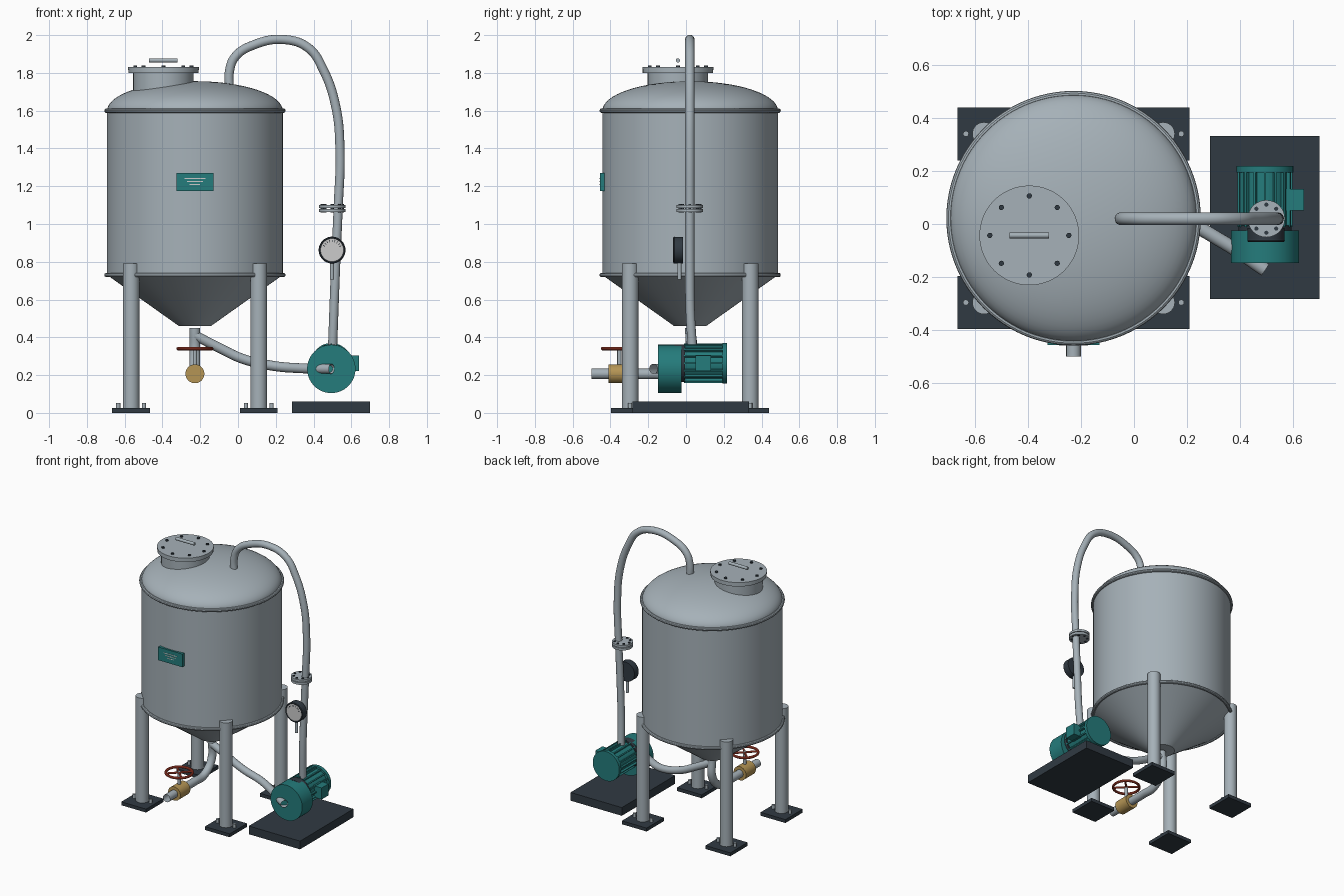
import bpy, bmesh, math
from mathutils import Vector

if "Cube" in bpy.data.objects:
    bpy.data.objects.remove(bpy.data.objects["Cube"])


def material(name, rgb):
    m = bpy.data.materials.new(name)
    m.diffuse_color = (*rgb, 1)
    m.use_nodes = True
    m.node_tree.nodes["Principled BSDF"].inputs["Base Color"].default_value = m.diffuse_color
    return m


STEEL = material("steel", (0.38, 0.44, 0.48))
DARK = material("dark_iron", (0.03, 0.042, 0.055))
TEAL = material("teal_paint", (0.018, 0.20, 0.20))
BRASS = material("brass", (0.46, 0.30, 0.09))
RED = material("red_paint", (0.58, 0.07, 0.035))
WHITE = material("dial_white", (0.8, 0.8, 0.8))


def finish(name, bm, mat, loc=(0, 0, 0)):
    bmesh.ops.recalc_face_normals(bm, faces=bm.faces)
    me = bpy.data.meshes.new(name)
    bm.to_mesh(me)
    bm.free()
    me.materials.append(mat)
    me.shade_smooth()
    me.set_sharp_from_angle(angle=math.radians(35))
    ob = bpy.data.objects.new(name, me)
    ob.location = loc
    bpy.context.collection.objects.link(ob)
    return ob


def lathe(name, profile, loc, mat=STEEL, steps=48, closed=False):
    bm = bmesh.new()
    vs = [bm.verts.new((r, 0, z)) for r, z in profile]
    es = [bm.edges.new(p) for p in zip(vs, vs[1:])]
    if closed:
        es.append(bm.edges.new((vs[-1], vs[0])))
    bmesh.ops.spin(bm, geom=vs + es, cent=(0, 0, 0), axis=(0, 0, 1),
                   angle=math.tau, steps=steps)
    bmesh.ops.remove_doubles(bm, verts=bm.verts, dist=1e-5)
    return finish(name, bm, mat, loc)


def ring(name, loc, major, minor, mat=STEEL, steps=64):
    pts = [(major + minor * math.cos(a * math.tau / 10),
            minor * math.sin(a * math.tau / 10)) for a in range(10)]
    return lathe(name, pts, loc, mat, steps, True)


def rod(name, a, b, r, mat=STEEL, steps=32):
    d = Vector(b) - Vector(a)
    ob = lathe(name, [(0, 0), (r, 0), (r, d.length), (0, d.length)], a, mat, steps)
    ob.rotation_euler = d.to_track_quat('Z', 'Y').to_euler()
    return ob


def box(name, loc, size, mat=STEEL):
    bm = bmesh.new()
    bmesh.ops.create_cube(bm, size=1)
    bmesh.ops.scale(bm, vec=size, verts=bm.verts)
    return finish(name, bm, mat, loc)


def pipe(name, pts, r):
    cu = bpy.data.curves.new(name, 'CURVE')
    cu.dimensions = '3D'
    cu.bevel_depth = r
    cu.bevel_resolution = 6
    cu.resolution_u = 8
    sp = cu.splines.new('BEZIER')
    sp.bezier_points.add(len(pts) - 1)
    for bp, p in zip(sp.bezier_points, pts):
        bp.co = p
        bp.handle_left_type = bp.handle_right_type = 'AUTO'
    cu.materials.append(STEEL)
    ob = bpy.data.objects.new(name, cu)
    bpy.context.collection.objects.link(ob)


def bolt_circle(name, x, y, z0, z1, radius, r, n=8):
    for i in range(n):
        a = i * math.tau / n
        px, py = x + radius * math.cos(a), y + radius * math.sin(a)
        rod(f"{name}_{i}", (px, py, z0), (px, py, z1), r, DARK, 12)


# Tank: shell, elliptical dome, conical bottom and seam rims
TX, TY, R = -0.228, 0.022, 0.465
lathe("tank_shell", [(R, 0.73), (R, 1.60)], (TX, TY, 0), steps=96)
dome = [(R * math.cos(t * math.pi / 32), 1.60 + 0.156 * math.sin(t * math.pi / 32))
        for t in range(16)] + [(0, 1.756)]
lathe("tank_dome", dome, (TX, TY, 0), steps=96)
lathe("tank_cone", [(R, 0.73), (0.085, 0.46), (0, 0.46)], (TX, TY, 0), steps=96)
for nm, z in (("upper_rim", 1.60), ("lower_rim", 0.73)):
    ring(nm, (TX, TY, z), R + 0.003, 0.012, steps=96)

# Legs with foot plates and anchor bolts
for sx, nx in ((-1, "left"), (1, "right")):
    for sy, ny in ((-1, "front"), (1, "back")):
        x, y = TX + sx * 0.338, TY + sy * 0.318
        rod(f"{ny}_{nx}_leg", (x, y, 0.02), (x, y, 0.79), 0.044)
        box(f"{ny}_{nx}_foot", (x, y, 0.0125), (0.2, 0.2, 0.025), DARK)
        for k in (-1, 1):
            bx = x + k * 0.068
            rod(f"{ny}_{nx}_anchor", (bx, y, 0.02), (bx, y, 0.052), 0.011, STEEL, 12)

# Manhole: neck, flange, lid, bolts, handle bar
MX, MY = -0.395, -0.043
rod("manhole_neck", (MX, MY, 1.64), (MX, MY, 1.805), 0.16, steps=64)
rod("manhole_flange", (MX, MY, 1.80), (MX, MY, 1.815), 0.186, steps=64)
rod("manhole_lid", (MX, MY, 1.815), (MX, MY, 1.83), 0.188, steps=64)
bolt_circle("manhole_bolt", MX, MY, 1.825, 1.838, 0.149, 0.01)
rod("manhole_handle", (MX - 0.075, MY, 1.866), (MX + 0.075, MY, 1.866), 0.011, steps=16)

# Plate on the tank front with plain decorative bars
box("front_plate", (TX, -0.443, 1.222), (0.195, 0.026, 0.096), TEAL)
for i, w in enumerate((0.11, 0.085, 0.055)):
    box(f"plate_bar_{i}", (TX, -0.4565, 1.24 - i * 0.016), (w, 0.002, 0.005), WHITE)

# Drain line and valve
pipe("drain_pipe", [(TX, TY, 0.45), (TX, TY, 0.30), (TX, -0.06, 0.215),
                    (TX, -0.18, 0.207), (TX, -0.31, 0.207)], 0.028)
VY = -0.353
rod("valve_body", (TX, VY - 0.057, 0.207), (TX, VY + 0.057, 0.207), 0.05, BRASS)
pipe("valve_spout", [(TX, -0.40, 0.207), (TX, -0.50, 0.207)], 0.028)
rod("valve_stem", (TX, VY, 0.25), (TX, VY, 0.348), 0.011, STEEL, 16)
ring("valve_wheel", (TX, VY, 0.34), 0.089, 0.009, RED, 48)
for i in range(2):
    a = math.pi / 4 + i * math.pi / 2
    dx, dy = 0.088 * math.cos(a), 0.088 * math.sin(a)
    rod(f"wheel_spoke_{i}", (TX - dx, VY - dy, 0.34), (TX + dx, VY + dy, 0.34),
        0.007, RED, 10)

# Suction and return pipes
pipe("suction_pipe", [(TX, TY, 0.41), (-0.10, 0.025, 0.345), (0.02, 0.025, 0.288),
                      (0.18, 0.01, 0.25), (0.34, -0.07, 0.236),
                      (0.495, -0.173, 0.233)], 0.026)
pipe("return_pipe", [(0.50, 0.035, 0.33), (0.508, 0.022, 0.55), (0.517, 0.02, 0.785),
                     (0.53, 0.02, 1.08), (0.54, 0.02, 1.39), (0.518, 0.02, 1.62),
                     (0.45, 0.02, 1.82), (0.375, 0.02, 1.93), (0.25, 0.02, 1.976),
                     (0.08, 0.02, 1.947), (-0.015, 0.02, 1.885),
                     (-0.045, 0.02, 1.81), (-0.045, 0.02, 1.70)], 0.0245)

# Pipe flange pair
FX, FY = 0.499, 0.02
for nm, z in (("lower_flange", 1.064), ("upper_flange", 1.085)):
    rod(nm, (FX, FY, z), (FX, FY, z + 0.016), 0.07, steps=48)
bolt_circle("flange_bolt", FX, FY, 1.06, 1.106, 0.053, 0.008)

# Pressure gauge
GX, GZ = 0.498, 0.862
rod("gauge_case", (GX, -0.016, GZ), (GX, -0.062, GZ), 0.07, DARK, 48)
rod("gauge_dial", (GX, -0.06, GZ), (GX, -0.066, GZ), 0.061, WHITE, 48)
ring("gauge_bezel", (GX, -0.062, GZ), 0.065, 0.006, DARK, 48).rotation_euler.x = math.pi / 2
for i in range(9):
    a = math.radians(25 + i * 16)
    c, s = math.cos(a), math.sin(a)
    rod(f"gauge_tick_{i}", (GX + 0.043 * c, -0.066, GZ + 0.043 * s),
        (GX + 0.054 * c, -0.066, GZ + 0.054 * s), 0.002, DARK, 6)
rod("gauge_stem", (GX, -0.035, 0.705), (GX, -0.035, 0.80), 0.011, STEEL, 16)

# Pump and finned motor on a plinth
PX, MZ = 0.494, 0.263
box("pump_plinth", (0.493, 0.0245, 0.03), (0.414, 0.616, 0.06), DARK)
rod("pump_volute", (PX, -0.025, 0.233), (PX, -0.147, 0.233), 0.128, TEAL, 64)
rod("pump_coupling", (PX, -0.005, MZ), (PX, -0.06, MZ), 0.1, DARK, 48)
rod("motor_body", (PX, 0.21, MZ), (PX, -0.014, MZ), 0.09, TEAL, 48)
rod("motor_end_cap", (PX, 0.218, MZ), (PX, 0.194, MZ), 0.107, TEAL, 48)
for i in range(16):
    a = i * math.tau / 16
    fin = box(f"motor_fin_{i}", (PX + 0.094 * math.cos(a), 0.092, MZ + 0.094 * math.sin(a)),
              (0.02, 0.206, 0.009), TEAL)
    fin.rotation_euler.y = -a
box("motor_terminal_box", (0.606, 0.091, 0.263), (0.07, 0.082, 0.084), TEAL)
